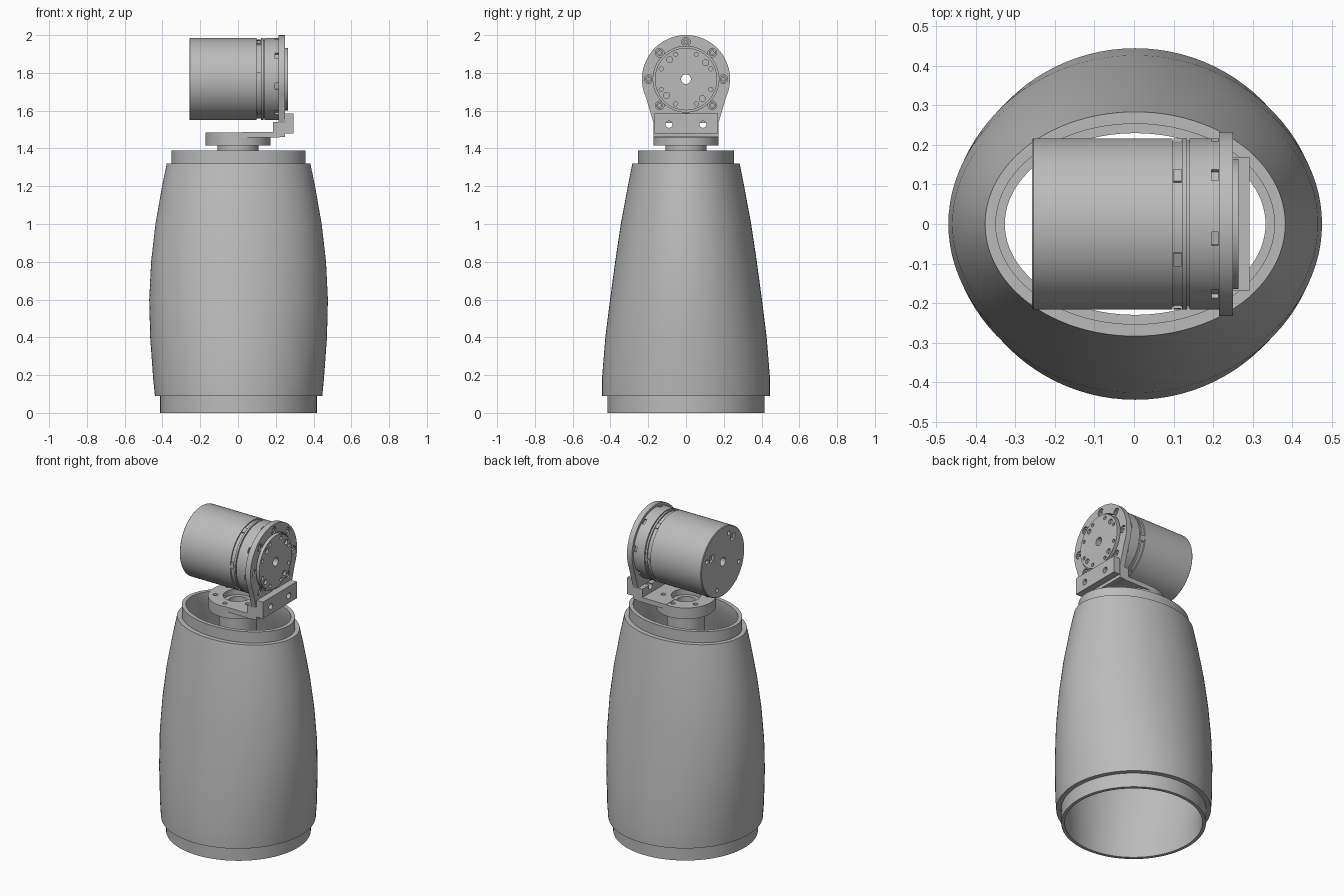
import bpy, bmesh
from math import sin, cos, pi, radians
from mathutils import Matrix, Vector

if "Cube" in bpy.data.objects:
    bpy.data.objects.remove(bpy.data.objects["Cube"])

grey = bpy.data.materials.new("plain grey")
grey.use_nodes = True
grey.diffuse_color = (0.5, 0.5, 0.5, 1)
grey.node_tree.nodes["Principled BSDF"].inputs["Base Color"].default_value = (0.5, 0.5, 0.5, 1)

AXIS_Z = 1.767   # height of the motor axis


def finish(name, bm):
    bmesh.ops.recalc_face_normals(bm, faces=bm.faces)
    mesh = bpy.data.meshes.new(name)
    bm.to_mesh(mesh)
    bm.free()
    mesh.materials.append(grey)
    obj = bpy.data.objects.new(name, mesh)
    bpy.context.collection.objects.link(obj)
    return obj


def smooth(obj):
    bpy.ops.object.select_all(action='DESELECT')
    obj.select_set(True)
    bpy.context.view_layer.objects.active = obj
    bpy.ops.object.shade_smooth_by_angle(angle=radians(25))


def loft(bm, rings, along_x=False, closed=False, centre=(0, 0), seg=64):
    """Skin ellipses given as (position, radius_a, radius_b) along z or x."""
    loops = []
    for pos, ra, rb in rings:
        loop = []
        for i in range(seg):
            a = centre[0] + ra * cos(2 * pi * i / seg)
            b = centre[1] + rb * sin(2 * pi * i / seg)
            loop.append(bm.verts.new((pos, a, b) if along_x else (a, b, pos)))
        loops.append(loop)
    pairs = list(zip(loops, loops[1:]))
    if closed:
        pairs.append((loops[-1], loops[0]))
    else:
        bm.faces.new(loops[0])
        bm.faces.new(loops[-1])
    for lo, hi in pairs:
        for i in range(seg):
            j = (i + 1) % seg
            bm.faces.new((lo[i], lo[j], hi[j], hi[i]))


def box(bm, x, y, z, matrix=Matrix()):
    size = Vector((x[1] - x[0], y[1] - y[0], z[1] - z[0]))
    mid = Vector((x[0] + x[1], y[0] + y[1], z[0] + z[1])) / 2
    bmesh.ops.create_cube(bm, size=1, matrix=matrix @ Matrix.Translation(mid) @ Matrix.Diagonal(size.to_4d()))


def rod(bm, start, end, r, centre, along_x=True, seg=20):
    loft(bm, [(start, r, r), (end, r, r)], along_x, False, centre, seg)


def round_pos(r, deg, mid=(0, AXIS_Z)):
    return (mid[0] + r * cos(radians(deg)), mid[1] + r * sin(radians(deg)))


def cut(obj, bm, operation='DIFFERENCE'):
    """Apply a boolean with the given tool mesh, then drop the tool."""
    tool = finish("cutter", bm)
    tool.hide_render = True
    mod = obj.modifiers.new("cut", 'BOOLEAN')
    mod.operation, mod.object, mod.solver = operation, tool, 'EXACT'
    bpy.context.view_layer.update()
    graph = bpy.context.evaluated_depsgraph_get()
    mesh = bpy.data.meshes.new_from_object(obj.evaluated_get(graph))
    obj.modifiers.clear()
    obj.data = mesh
    bpy.data.objects.remove(tool)


# Hollow arm shell: round foot blending into an oval neck
wall = 0.025
body = [(0.09, .443, .445), (0.18, .452, .445), (0.4, .468, .427), (0.6, .473, .402),
        (0.8, .463, .375), (1.0, .440, .345), (1.2, .405, .308), (1.32, .38, .284)]
outer = [(0, .415, .415), (0.09, .415, .415)] + body + [(1.32, .354, .255), (1.39, .354, .255)]
inner = [(1.39, .33, .23), (1.32, .33, .23)]
inner += [(z, a - wall, b - wall) for z, a, b in reversed(body[2:-1])]
inner += [(0.1, .395, .395), (0, .395, .395)]
bm = bmesh.new()
loft(bm, outer + inner, closed=True, centre=(0.003, 0), seg=96)
smooth(finish("arm_shell", bm))

# Hollow boss carrying the bracket
bm = bmesh.new()
loft(bm, [(1.25, .108, .108), (1.43, .108, .108), (1.43, .065, .065), (1.25, .065, .065)], closed=True)
smooth(finish("bracket_boss", bm))

# Bracket base: disc, ledge and outer foot block
bm = bmesh.new()
rod(bm, 1.415, 1.485, .172, (0, 0), False, 64)
base = finish("bracket_base", bm)
bm = bmesh.new()
box(bm, (0.02, 0.22), (-.172, .172), (1.457, 1.487))
cut(base, bm, 'UNION')
bm = bmesh.new()
rod(bm, 1.45, 1.6, .085, (0, 0), False, 48)
cut(base, bm)
bm = bmesh.new()
rod(bm, 1.3, 1.6, .06, (0, 0), False, 48)
for k in range(6):
    rod(bm, 1.38, 1.6, .014, round_pos(.13, 60 * k + 30, (0, 0)), False)
cut(base, bm)
smooth(base)

bm = bmesh.new()
box(bm, (0.185, 0.25), (-.172, .172), (1.46, 1.54))
foot = finish("bracket_foot", bm)
bm = bmesh.new()
box(bm, (0.24, 0.293), (-.17, .17), (1.48, 1.585))
cut(foot, bm, 'UNION')
bm = bmesh.new()
for side in (-1, 1):
    rod(bm, 0.15, 0.35, .018, (side * .09, 1.527))
cut(foot, bm)
smooth(foot)

# Upright plate: round head with straight tapering sides
bm = bmesh.new()
outline = [round_pos(.233, -25 + 230 * i / 48) for i in range(49)] + [(-.172, 1.535), (.172, 1.535)]
face = bm.faces.new([bm.verts.new((0.215, y, z)) for y, z in outline])
grown = bmesh.ops.extrude_face_region(bm, geom=[face])["geom"]
bmesh.ops.translate(bm, vec=(0.035, 0, 0), verts=[g for g in grown if isinstance(g, bmesh.types.BMVert)])
plate = finish("bracket_plate", bm)
bm = bmesh.new()
rod(bm, 0.1, 0.3, .174, (0, AXIS_Z), seg=64)
for k in range(8):
    rod(bm, 0.23, 0.3, .023, round_pos(.197, 45 * k))
cut(plate, bm)
smooth(plate)

# Plate screws with hollow heads
bm = bmesh.new()
for k in range(8):
    loft(bm, [(0.225, .018, .018), (0.246, .018, .018), (0.246, .009, .009), (0.225, .009, .009)],
         True, True, round_pos(.197, 45 * k), 16)
smooth(finish("plate_screws", bm))

# Output disc with its hole circle
bm = bmesh.new()
rod(bm, 0.2, 0.264, .165, (0, AXIS_Z), seg=64)
disc = finish("output_disc", bm)
bm = bmesh.new()
rod(bm, 0.1, 0.35, .026, (0, AXIS_Z))
for k in range(8):
    rod(bm, 0.25, 0.3, .011, round_pos(.142, 45 * k + 22.5), seg=12)
for k in range(4):
    rod(bm, 0.25, 0.3, .016, round_pos(.135, 90 * k + 40), seg=16)
cut(disc, bm)
smooth(disc)

# Motor housing with grooves and a hollow shaft
R, bore = .217, .026
profile = [(-.258, R - .004), (-.254, R), (.098, R), (.098, R - .008), (.122, R - .008), (.122, R),
           (.134, R), (.134, R - .008), (.14, R - .008), (.14, R), (.222, R), (.222, bore), (-.258, bore)]
bm = bmesh.new()
loft(bm, [(x, r, r) for x, r in profile], True, True, (0, AXIS_Z), 72)
motor = finish("motor_housing", bm)
bm = bmesh.new()
for k in range(8):
    turn = Matrix.Translation((0, 0, AXIS_Z)) @ Matrix.Rotation(radians(45 * k + 10), 4, 'X')
    box(bm, (.196, .214), (-.017, .017), (R - .012, R + .05), turn)
for y, z in ((.11, .06), (-.1, .12)):
    box(bm, (-.3, -.24), (y - .022, y + .022), (AXIS_Z + z - .02, AXIS_Z + z + .02))
for k in range(4):
    rod(bm, -.3, -.24, .013, round_pos(.17, 90 * k + 20), seg=12)
cut(motor, bm)
smooth(motor)

# Latches bridging the wide groove
bm = bmesh.new()
for k in range(6):
    turn = Matrix.Translation((0, 0, AXIS_Z)) @ Matrix.Rotation(radians(60 * k + 25), 4, 'X')
    box(bm, (.1, .12), (-.018, .018), (R - .02, R - .001), turn)
finish("groove_latches", bm)

# Cable connectors on the back of the motor, with pin slots
bm = bmesh.new()
box(bm, (-.325, -.25), (.03, .178), (1.62, 1.765))
plug = finish("cable_connectors", bm)
bm = bmesh.new()
box(bm, (-.4, -.262), (.08, .115), (1.69, 1.8))
box(bm, (-.4, -.27), (.0, .2), (1.69, 1.698))
for y in (.042, .127):
    for z in (1.635, 1.71):
        box(bm, (-.4, -.30), (y, y + .035), (z, z + .04))
cut(plug, bm)
